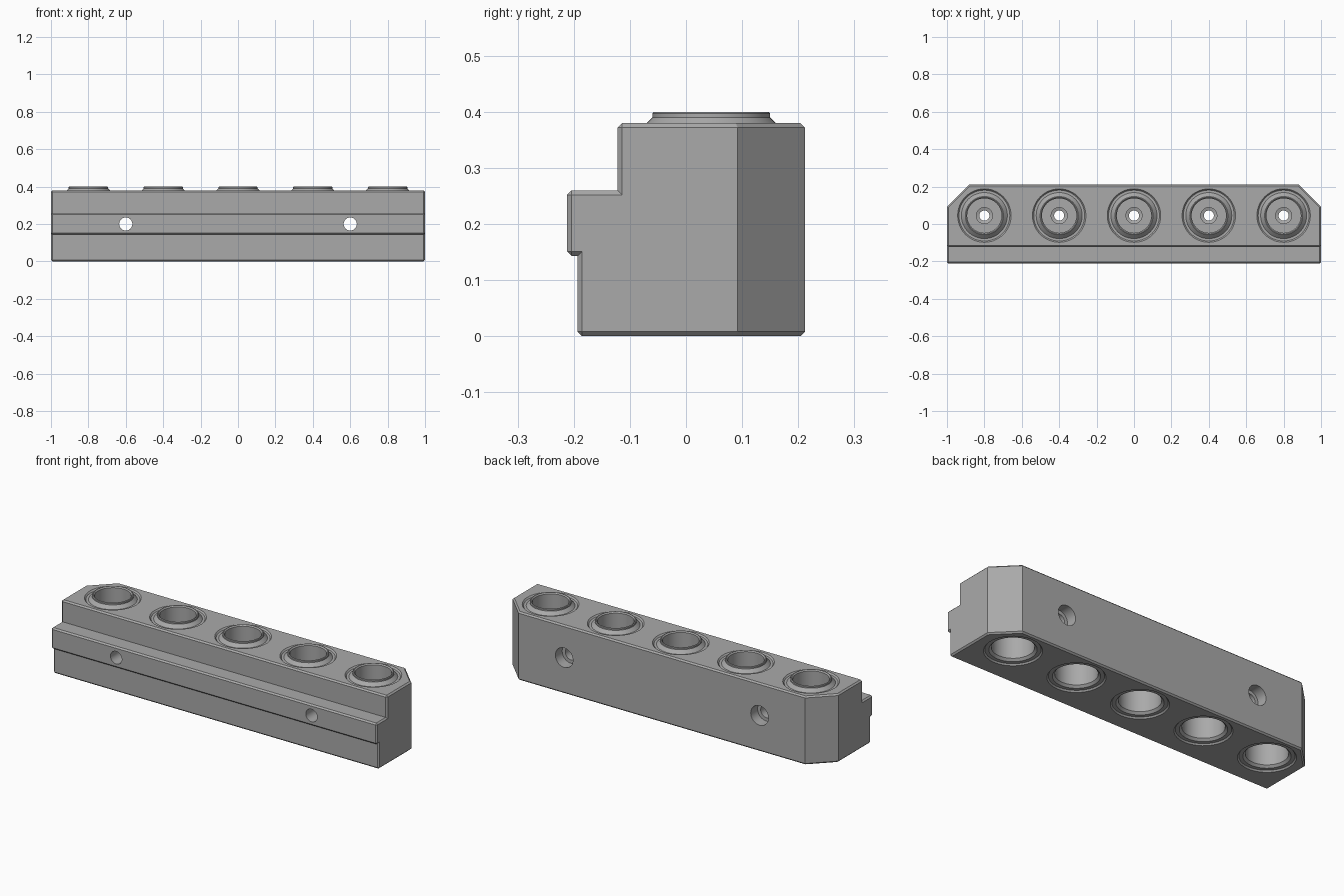
import bpy, bmesh, math
from mathutils import Vector, Matrix

if "Cube" in bpy.data.objects:
    bpy.data.objects.remove(bpy.data.objects["Cube"], do_unlink=True)

grey = bpy.data.materials.new("machined grey")
grey.use_nodes = True
colour = (0.4, 0.4, 0.4, 1)
grey.diffuse_color = colour
grey.node_tree.nodes["Principled BSDF"].inputs["Base Color"].default_value = colour

HEIGHT, BACK, BORE_Y, SEAT_R = 0.38, 0.212, 0.045, 0.143


def add_object(name, bm):
    bmesh.ops.recalc_face_normals(bm, faces=bm.faces)
    mesh = bpy.data.meshes.new(name)
    bm.to_mesh(mesh)
    bm.free()
    mesh.materials.append(grey)
    obj = bpy.data.objects.new(name, mesh)
    bpy.context.collection.objects.link(obj)
    return obj


def activate(obj):
    bpy.ops.object.select_all(action="DESELECT")
    obj.select_set(True)
    bpy.context.view_layer.objects.active = obj


def smooth(obj):
    activate(obj)
    bpy.ops.object.shade_smooth_by_angle(angle=math.radians(20))


def cylinder(name, radius, centre, length, axis="Z"):
    bm = bmesh.new()
    turn = Matrix.Rotation(math.pi / 2, 4, "X") if axis == "Y" else Matrix()
    bmesh.ops.create_cone(bm, cap_ends=True, segments=48, radius1=radius, radius2=radius,
                          depth=length, matrix=Matrix.Translation(centre) @ turn)
    return add_object(name, bm)


def cut(target, cutter):
    cutter.hide_render = True
    activate(target)
    mod = target.modifiers.new("cut", "BOOLEAN")
    mod.operation, mod.solver, mod.object = "DIFFERENCE", "EXACT", cutter
    bpy.ops.object.modifier_apply(modifier=mod.name)
    bpy.data.objects.remove(cutter, do_unlink=True)


# Stepped bar: side profile extruded along x
profile = [(-0.193, 0), (BACK, 0), (BACK, HEIGHT), (-0.122, HEIGHT),
           (-0.122, 0.26), (-0.212, 0.26), (-0.212, 0.143), (-0.193, 0.143)]
bm = bmesh.new()
end = bm.faces.new([bm.verts.new((-1, y, z)) for y, z in profile])
grown = bmesh.ops.extrude_face_region(bm, geom=[end])["geom"]
bmesh.ops.translate(bm, vec=(2, 0, 0), verts=[v for v in grown if isinstance(v, bmesh.types.BMVert)])

# Cut off the two back corners
for side in (-1, 1):
    sliced = bmesh.ops.bisect_plane(bm, geom=bm.verts[:] + bm.edges[:] + bm.faces[:],
                                    plane_co=(side, 0.092, 0), plane_no=(side, 1, 0), clear_outer=True)
    rim = [e for e in sliced["geom_cut"] if isinstance(e, bmesh.types.BMEdge)]
    bmesh.ops.contextual_create(bm, geom=rim)
bmesh.ops.recalc_face_normals(bm, faces=bm.faces)


# Narrow bevel on outer edges, but not on inner steps or the cut corners
def bevelled(edge):
    a, b = (v.co for v in edge.verts)
    upright = abs(a.z - b.z) > 0.05 and a.y > 0
    return edge.is_convex and not upright


bmesh.ops.bevel(bm, geom=[e for e in bm.edges if bevelled(e)], offset=0.008,
                offset_type="OFFSET", segments=1, affect="EDGES", clamp_overlap=True)
body = add_object("stepped_bar", bm)

# Five seats for the sockets
sockets_x = [0.4 * i for i in range(-2, 3)]
for x in sockets_x:
    cut(body, cylinder("seat_cutter", SEAT_R, (x, BORE_Y, 0.2), 1))

# Two counterbored screw holes through the bar
for x in (-0.6, 0.6):
    cut(body, cylinder("screw_cutter", 0.035, (x, 0, 0.2), 1, "Y"))
    cut(body, cylinder("head_cutter", 0.054, (x, BACK, 0.2), 0.12, "Y"))
smooth(body)

# Socket: groove, raised rim, upper bore, pierced web, lower bore and recess
section = [(SEAT_R, HEIGHT), (0.136, 0.372), (0.123, 0.372), (0.105, 0.39), (0.105, 0.397),
           (0.102, 0.4), (0.098, 0.4), (0.092, 0.394), (0.092, 0.22), (0.043, 0.22),
           (0.043, 0.21), (0.027, 0.205), (0.027, 0.18), (0.105, 0.18), (0.105, 0.02),
           (0.117, 0.008), (0.136, 0.008), (SEAT_R, 0)]
bm = bmesh.new()
points = [bm.verts.new((r, 0, z)) for r, z in section]
lines = [bm.edges.new(pair) for pair in zip(points, points[1:])]
bmesh.ops.spin(bm, geom=points + lines, cent=(0, 0, 0), axis=(0, 0, 1),
               angle=math.tau, steps=48, use_merge=True)
bmesh.ops.remove_doubles(bm, verts=bm.verts, dist=0.0001)
socket = add_object("socket", bm)
# Open shell: make sure the rim faces point up
top = max(socket.data.polygons, key=lambda p: p.center.z)
if top.normal.z < 0:
    socket.data.flip_normals()
smooth(socket)
for i, x in enumerate(sockets_x):
    copy = socket if i == 0 else socket.copy()
    if i:
        bpy.context.collection.objects.link(copy)
    copy.name = f"socket_{i + 1}"
    copy.location = Vector((x, BORE_Y, 0))
